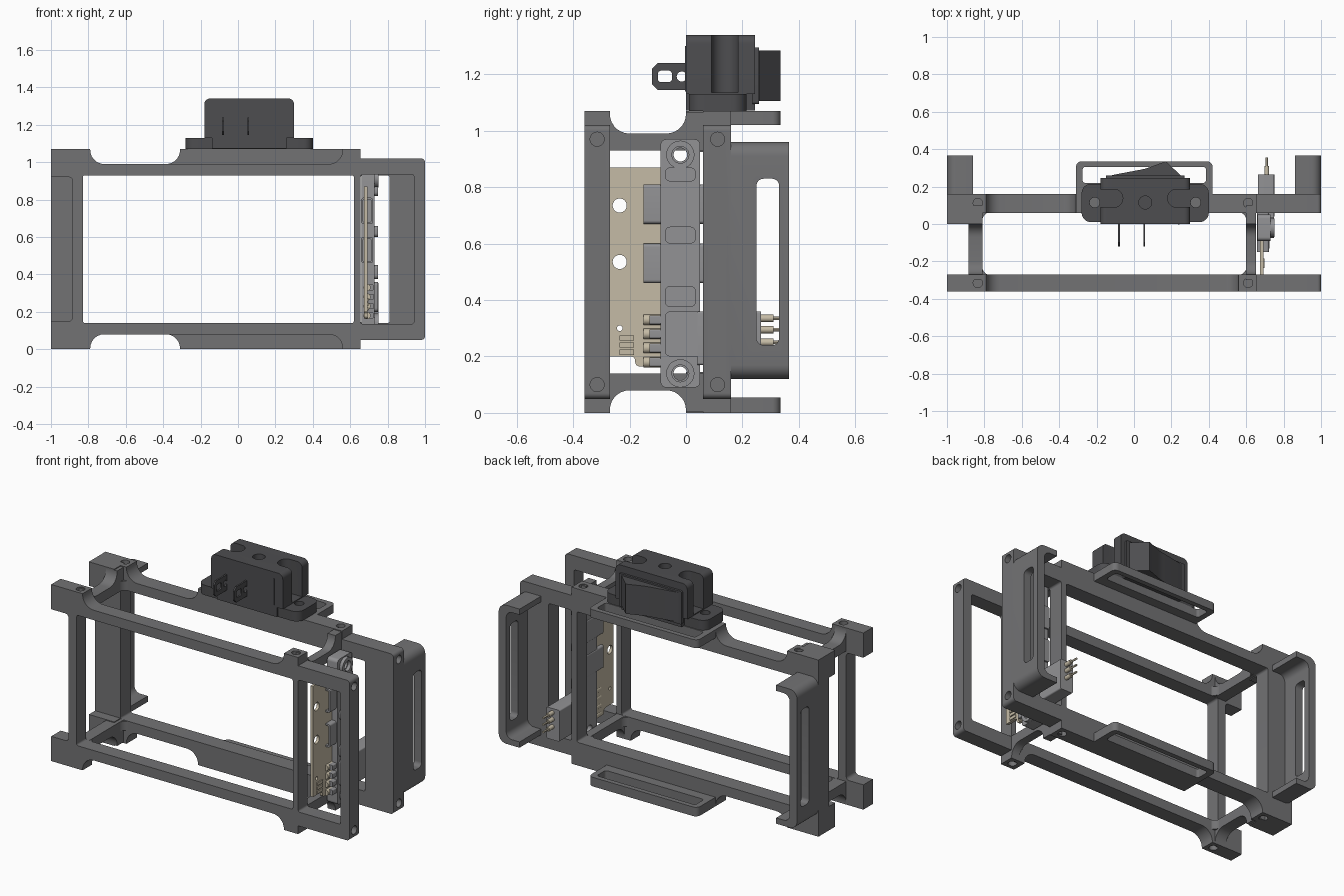
import bpy, bmesh, math
from mathutils import Matrix

if "Cube" in bpy.data.objects:
    bpy.data.objects.remove(bpy.data.objects["Cube"])

AXES = {  # columns: where the profile's u, v and depth directions go
    'x': ((0, 0, 1), (1, 0, 0), (0, 1, 0)),
    'y': ((1, 0, 0), (0, 0, -1), (0, 1, 0)),
    'z': ((1, 0, 0), (0, 1, 0), (0, 0, 1)),
}


def material(name, c):
    m = bpy.data.materials.new(name)
    m.diffuse_color = (*c, 1)
    m.use_nodes = True
    m.node_tree.nodes["Principled BSDF"].inputs["Base Color"].default_value = m.diffuse_color
    return m


DARK = material("dark_plastic", (0.17, 0.17, 0.175))
BLACK = material("switch_plastic", (0.075, 0.075, 0.08))
GREY = material("light_plastic", (0.29, 0.29, 0.30))
TAN = material("tan_board", (0.56, 0.50, 0.38))


def fillet(pts, n=7):
    """Round every corner that carries a radius (u, v, r)."""
    out = []
    for i, p in enumerate(pts):
        if len(p) < 3:
            out.append(p)
            continue
        q, s, r = pts[i - 1], pts[(i + 1) % len(pts)], p[2]
        a = math.atan2(q[1] - p[1], q[0] - p[0])
        b = math.atan2(s[1] - p[1], s[0] - p[0])
        d = (b - a + math.pi) % (2 * math.pi) - math.pi
        t, h, m = r / math.tan(abs(d) / 2), r / math.sin(abs(d) / 2), a + d / 2
        cx, cy = p[0] + h * math.cos(m), p[1] + h * math.sin(m)
        a0 = math.atan2(p[1] + t * math.sin(a) - cy, p[0] + t * math.cos(a) - cx)
        a1 = math.atan2(p[1] + t * math.sin(b) - cy, p[0] + t * math.cos(b) - cx)
        sweep = (a1 - a0 + math.pi) % (2 * math.pi) - math.pi
        for k in range(n + 1):
            w = a0 + sweep * k / n
            out.append((cx + r * math.cos(w), cy + r * math.sin(w)))
    return out


def rect(u0, u1, v0, v1, r=0):
    c = [(u0, v0), (u1, v0), (u1, v1), (u0, v1)]
    return [(*p, r) for p in c] if r else c


def circle(u, v, r, n=24):
    return [(u + r * math.cos(2 * math.pi * k / n), v + r * math.sin(2 * math.pi * k / n)) for k in range(n)]


def plate(name, axis, a, b, loops, mat=DARK):
    """Extrude an outline (plus hole loops) along an axis from a to b."""
    cu = bpy.data.curves.new(name, 'CURVE')
    cu.dimensions, cu.fill_mode, cu.extrude = '2D', 'BOTH', (b - a) / 2
    for loop in loops:
        pts = fillet(loop)
        s = cu.splines.new('POLY')
        s.points.add(len(pts) - 1)
        for sp, p in zip(s.points, pts):
            sp.co = (p[0], p[1], 0, 1)
        s.use_cyclic_u = True
    tmp = bpy.data.objects.new(name + "_curve", cu)
    bpy.context.collection.objects.link(tmp)
    dg = bpy.context.evaluated_depsgraph_get()
    me = bpy.data.meshes.new_from_object(tmp.evaluated_get(dg))
    bpy.data.objects.remove(tmp)
    mx = Matrix(AXES[axis]).to_4x4()
    mx['xyz'.index(axis)][3] = (a + b) / 2
    bm = bmesh.new()
    bm.from_mesh(me)
    bm.transform(mx)
    bmesh.ops.remove_doubles(bm, verts=bm.verts, dist=1e-5)
    bmesh.ops.recalc_face_normals(bm, faces=bm.faces)
    bm.to_mesh(me)
    bm.free()
    me.materials.clear()
    me.materials.append(mat)
    ob = bpy.data.objects.new(name, me)
    bpy.context.collection.objects.link(ob)
    return ob


def cut(ob, cutters):
    bpy.context.view_layer.objects.active = ob
    for c in cutters:
        m = ob.modifiers.new("cut", 'BOOLEAN')
        m.operation, m.object, m.solver = 'DIFFERENCE', c, 'EXACT'
        bpy.ops.object.modifier_apply(modifier=m.name)
        bpy.data.objects.remove(c)


def both(top):
    """Close a top outline with its mirror image about mid height."""
    return top + [(p[0], 1.07 - p[1], *p[2:]) for p in reversed(top)]


# front and rear frames, with screw holes
front = both([(-.885, .92, .02), (-1, .92), (-1, 1.07), (-.79, 1.07), (-.79, .99, .075), (.56, .99, .075),
              (.56, 1.07), (.655, 1.07), (.655, 1.02), (1, 1.02, .02)])
rear = both([(-1, 1.07), (-.79, 1.07), (-.79, .99, .075), (-.31, .99, .075), (-.31, 1.07),
             (.655, 1.07), (.655, 1.02), (1, 1.02, .02)])
main = rect(-.83, .62, .14, .93, .012)
f = plate("front_frame", 'y', -.36, -.27, [front, main, rect(.655, .94, .135, .935, .012)])
r = plate("rear_frame", 'y', .06, .16, [rear, main, rect(.655, .81, .14, .93, .012)])
for ob, y in ((f, -.315), (r, .112)):
    drills = [plate("drill", 'x', .95, 1.1, [circle(y, z, .025)]) for z in (.1, .97)]
    drills += [plate("drill", 'z', z, z + .1, [circle(x, y, .025)])
               for x in (-.835, .61) for z in (-.06, 1.03)]
    cut(ob, drills)

# cross bars with curved ears, and the ring that rounds the inside corners
for end, flip in (("top", False), ("bottom", True)):
    bar = [(-.3, .93), (.1, .93), (.1, 1.065), (0, 1.065), (0, .99, .07), (-.27, .99, .07), (-.27, 1.065), (-.3, 1.065)]
    zs = (.932, .988)
    if flip:
        bar = [(p[0], 1.07 - p[1], *p[2:]) for p in bar]
        zs = (1.07 - .988, 1.07 - .932)
    plate("left_crossbar_" + end, 'x', -.885, -.81, [bar])
    plate("right_crossbar_" + end, 'x', .6, .653, [bar])
    plate("corner_ring_" + end, 'z', *zs, [rect(-.884, .652, -.3, .1), rect(-.812, .602, -.275, .065, .05)])
    # left corner blocks
    zb = (0, .145) if flip else (.925, 1.07)
    plate("left_block_" + end, 'z', *zb, [rect(-1, -.83, 0, .1)])
    # rear slotted tabs
    zt = (0, .055) if flip else (1.02, 1.07)
    plate("rear_tab_" + end, 'z', *zt,
          [[(-.31, .1), (.42, .1), (.42, .335, .03), (-.31, .335, .03)], rect(-.275, .385, .22, .305, .015)])

# slotted side handles with inward lips
for side, s in (("left", -1), ("right", 1)):
    prof = [(1, .12, .05), (1, .96, .05), (.86, .96), (.86, .925), (.95, .925, .04),
            (.95, .155, .04), (.86, .155), (.86, .12)]
    h = plate(side + "_handle", 'y', .155, .365, [[(s * p[0], *p[1:]) for p in prof]])
    cut(h, [plate("slot", 'x', *((.8, 1.1) if s > 0 else (-1.1, -.8)), [rect(.25, .33, .24, .83, .025)])])

# circuit board with solder pads
plate("circuit_board", 'x', .675, .692,
      [[(-.27, .87), (-.05, .87), (-.05, .165), (-.18, .165, .015), (-.18, .2, .015), (-.27, .2)],
       circle(-.235, .735, .025), circle(-.235, .535, .025), circle(-.235, .3, .01)], TAN)
for i, z in enumerate((.215, .24, .265)):
    plate(f"solder_pad_{i}", 'x', .692, .698, [rect(-.235, -.185, z - .009, z + .009)], TAN)

# port carrier: strip, raised pads and screw bosses
ends = [circle(-.02, z, .024) for z in (.14, .915)]
plate("carrier_strip", 'x', .66, .73, [rect(-.09, .05, .09, .97, .02)] + ends, GREY)
for i, (z0, z1) in enumerate(((.82, .87), (.6, .66), (.375, .45), (.2, .36))):
    plate(f"carrier_pad_{i}", 'x', .72, .748, [rect(-.075, .035 + .02 * (i == 3), z0, z1, .02)], GREY)
for i, z in enumerate((.14, .915)):
    plate(f"carrier_boss_{i}", 'x', .7, .75, [circle(-.02, z, .05), circle(-.02, z, .03)], GREY)

# two port shells
for i, z in enumerate((.46, .67)):
    plate(f"port_shell_{i}", 'y', -.15, -.04, [rect(.657, .722, z, z + .14, .012), rect(.667, .712, z + .01, z + .13, .008)], GREY)
    plate(f"port_back_{i}", 'y', -.08, .06, [rect(.657, .722, z, z + .14, .012)], GREY)

# pin header
plate("header_housing", 'y', .04, .265, [rect(.662, .75, .17, .36, .008)], GREY)
for i, z in enumerate((.18, .23, .28, .33)):
    plate(f"front_pin_{i}", 'y', -.15, -.08, [circle(.69, z, .019, 16)], TAN)
    plate(f"front_pin_sleeve_{i}", 'y', -.13, -.08, [rect(.69, .725, z - .016, z + .016, .006)], GREY)
for i, z in enumerate((.25, .295, .335)):
    plate(f"rear_pin_{i}", 'y', .26, .31, [circle(.71, z, .013, 16)], TAN)
    plate(f"rear_pin_tip_{i}", 'y', .3, .355, [circle(.71, z, .006, 12)], TAN)

# rocker switch on top
flange_holes = [circle(x, .115, .027) for x in (-.21, .33)]
plate("switch_flange", 'z', 1.07, 1.13, [rect(-.28, .4, .01, .215, .05)] + flange_holes, BLACK)
body = plate("switch_body", 'y', 0, .245,
             [[(-.14, 1.072), (.26, 1.072), (.26, 1.13), (.3, 1.13), (.3, 1.34, .03),
               (-.18, 1.34, .03), (-.18, 1.13), (-.14, 1.13)]], BLACK)
notch = [(-.3, .09), (-.06, .09, .045), (-.06, .185, .045), (-.3, .185)]
cut(body, [plate("notch", 'z', 1.135, 1.4, [notch], BLACK),
           plate("notch", 'z', 1.135, 1.4, [[(.12 - p[0], *p[1:]) for p in notch]], BLACK),
           plate("notch", 'z', 1.22, 1.4, [circle(.06, .115, .035)], BLACK)])
plate("switch_bezel", 'y', .235, .258, [rect(-.15, .27, 1.095, 1.295, .008), rect(-.13, .25, 1.11, 1.28)], BLACK)
plate("switch_rocker", 'z', 1.105, 1.285,
      [[(-.14, .235), (.255, .235), (.25, .26), (.17, .335), (.06, .295, .3), (-.1, .265), (-.14, .255)]], BLACK)
for i, x in enumerate((-.08, .055)):
    plate(f"switch_blade_{i}", 'x', x - .005, x + .005,
          [[(.01, 1.145), (.01, 1.24), (-.1, 1.24), (-.12, 1.22), (-.12, 1.165), (-.1, 1.145)],
           rect(-.1, -.05, 1.172, 1.213, .012), circle(-.015, 1.192, .018)], BLACK)
plate("switch_seam", 'x', .236, .244, [rect(-.004, .01, 1.14, 1.3)], BLACK)

# smooth the rounded edges
for ob in bpy.context.scene.objects:
    ob.select_set(True)
    bpy.context.view_layer.objects.active = ob
bpy.ops.object.shade_smooth_by_angle(angle=math.radians(30))
